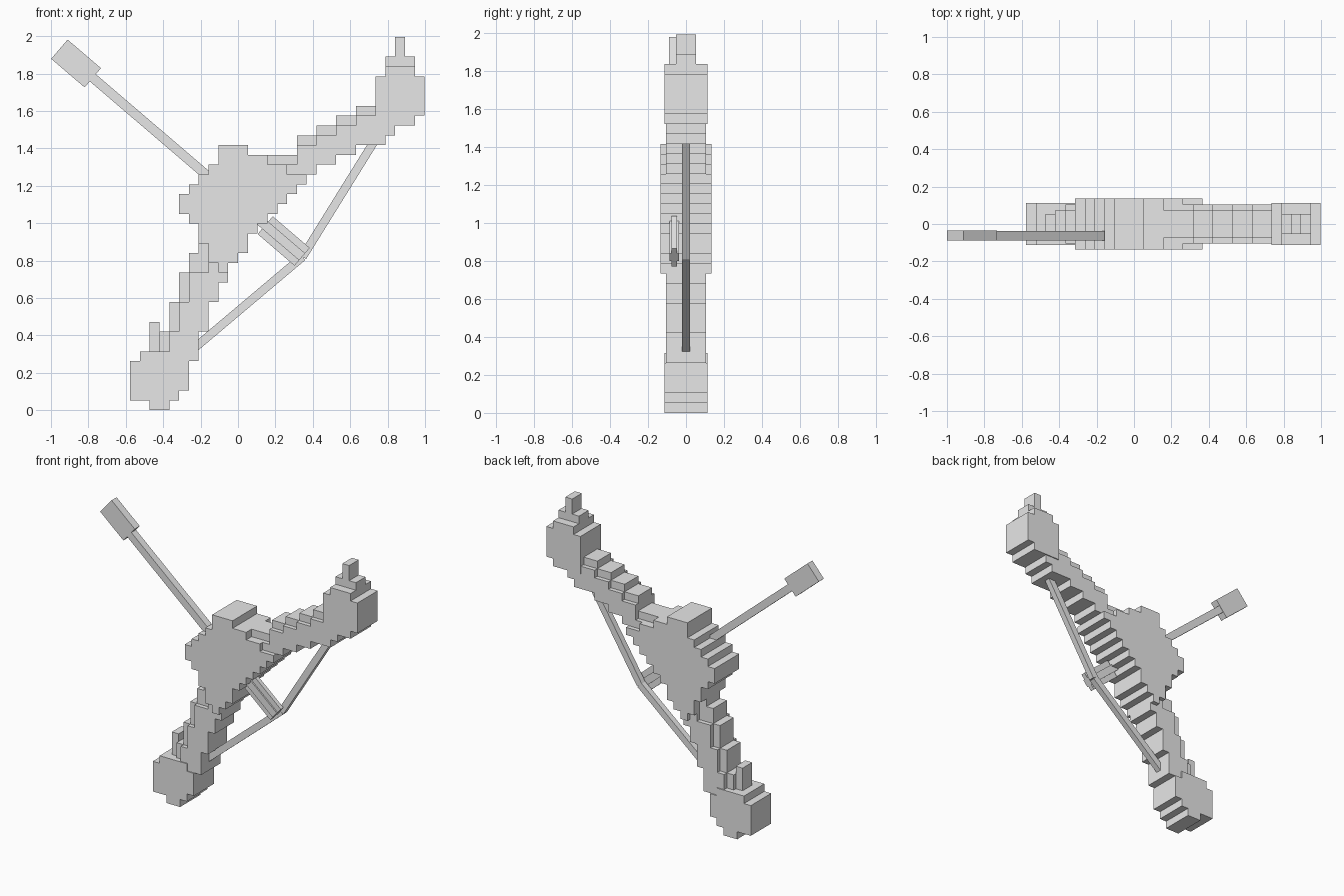
import bpy, bmesh, math
from mathutils import Vector

cube = bpy.data.objects.get("Cube")
if cube:
    bpy.data.objects.remove(cube, do_unlink=True)

CELL = 0.0525  # size of one step

grey = bpy.data.materials.new("plain grey")
grey.use_nodes = True
grey.diffuse_color = (0.8, 0.8, 0.8, 1)
grey.node_tree.nodes["Principled BSDF"].inputs["Base Color"].default_value = grey.diffuse_color


def finish(name, bm):
    bmesh.ops.recalc_face_normals(bm, faces=bm.faces)
    mesh = bpy.data.meshes.new(name)
    bm.to_mesh(mesh)
    bm.free()
    mesh.materials.append(grey)
    obj = bpy.data.objects.new(name, mesh)
    bpy.context.collection.objects.link(obj)
    return obj


def stepped(name, half_depth, blocks):
    """Stepped outline from grid blocks (left, right, bottom, top), extruded along y."""
    cells = {(x, z) for left, right, bottom, top in blocks
             for x in range(left, right) for z in range(bottom, top)}
    bm = bmesh.new()
    corners = {}

    def corner(x, z):
        if (x, z) not in corners:
            corners[x, z] = bm.verts.new((x * CELL, -half_depth, z * CELL))
        return corners[x, z]

    for x, z in sorted(cells):
        bm.faces.new([corner(x, z), corner(x + 1, z), corner(x + 1, z + 1), corner(x, z + 1)])
    front = list(bm.faces)
    made = bmesh.ops.extrude_face_region(bm, geom=front, use_keep_orig=True)["geom"]
    back = [v for v in made if isinstance(v, bmesh.types.BMVert)]
    bmesh.ops.translate(bm, verts=back, vec=(0, 2 * half_depth, 0))
    return finish(name, bm)


def beam(name, start, end, width, depth, y=0.0):
    """Straight square-cut beam between two (x, z) points."""
    a, b = Vector((start[0], y, start[1])), Vector((end[0], y, end[1]))
    bm = bmesh.new()
    bmesh.ops.create_cube(bm, size=1)
    bmesh.ops.scale(bm, vec=((b - a).length, depth, width), verts=bm.verts)
    obj = finish(name, bm)
    obj.location = (a + b) / 2
    obj.rotation_euler.y = -math.atan2(b.z - a.z, b.x - a.x)
    return obj


# Thick centre grip: (left, right) of each row, from the bottom up
grip_rows = [(-2, -1), (-3, 0), (-3, 1), (-4, 1), (-4, 2), (-5, 3), (-6, 4),
             (-6, 5), (-5, 6), (-4, 7), (-3, 5), (-2, 3), (-2, 1)]
stepped("grip", 0.135, [(l, r, 14 + i, 15 + i) for i, (l, r) in enumerate(grip_rows)])

# Upper limb: wide core with a narrower ridge on top
stepped("upper_limb", 0.105,
        [(6 + 2 * i, 8 + 2 * i, 24 + i, 27 + i) for i in range(4)]
        + [(5, 6, 24, 25), (14, 15, 27, 29), (15, 16, 28, 29)])
stepped("upper_limb_ridge", 0.075,
        [(6 + 2 * i, 8 + 2 * i, 27 + i, 28 + i) for i in range(4)]
        + [(3, 6, 25, 26)])

# Lower limb: wide core with a narrower ridge on its outer side
stepped("lower_limb", 0.105,
        [(-3, -1, 13, 17)] + [(-5 - i, -2 - i, 11 - 3 * i, 14 - 3 * i) for i in range(3)])
stepped("lower_limb_ridge", 0.075,
        [(-4, -3, 14, 17), (-5, -4, 14, 16), (-7, -5, 4, 5)]
        + [(-6 - i, -5 - i, 11 - 3 * i, 14 - 3 * i) for i in range(3)])

# End knobs with spikes
stepped("upper_knob", 0.112, [(14, 18, 29, 30), (14, 19, 30, 34), (15, 18, 34, 35)])
stepped("upper_spike", 0.0525, [(15, 18, 35, 36), (16, 17, 36, 38)])
stepped("lower_knob", 0.112, [(-9, -7, 0, 1), (-11, -6, 1, 2), (-11, -5, 2, 5), (-10, -6, 5, 6)])
stepped("lower_spike", 0.0525, [(-9, -8, 6, 9)])

# Drawn string
nock = (0.345, 0.82)
beam("lower_string", (-0.23, 0.335), nock, 0.045, 0.04)
beam("upper_string", nock, (0.73, 1.44), 0.045, 0.04)

# Arrow, lying just in front of the string
tip, tail = Vector((-0.955, 1.93)), Vector((0.343, 0.82))
along = (tail - tip).normalized()
beam("arrow_head", tip, tip + along * 0.235, 0.135, 0.055, -0.062)
beam("arrow_shaft", tip + along * 0.23, tail, 0.05, 0.05, -0.062)
beam("arrow_fletching", tail - along * 0.26, tail, 0.125, 0.03, -0.062)
